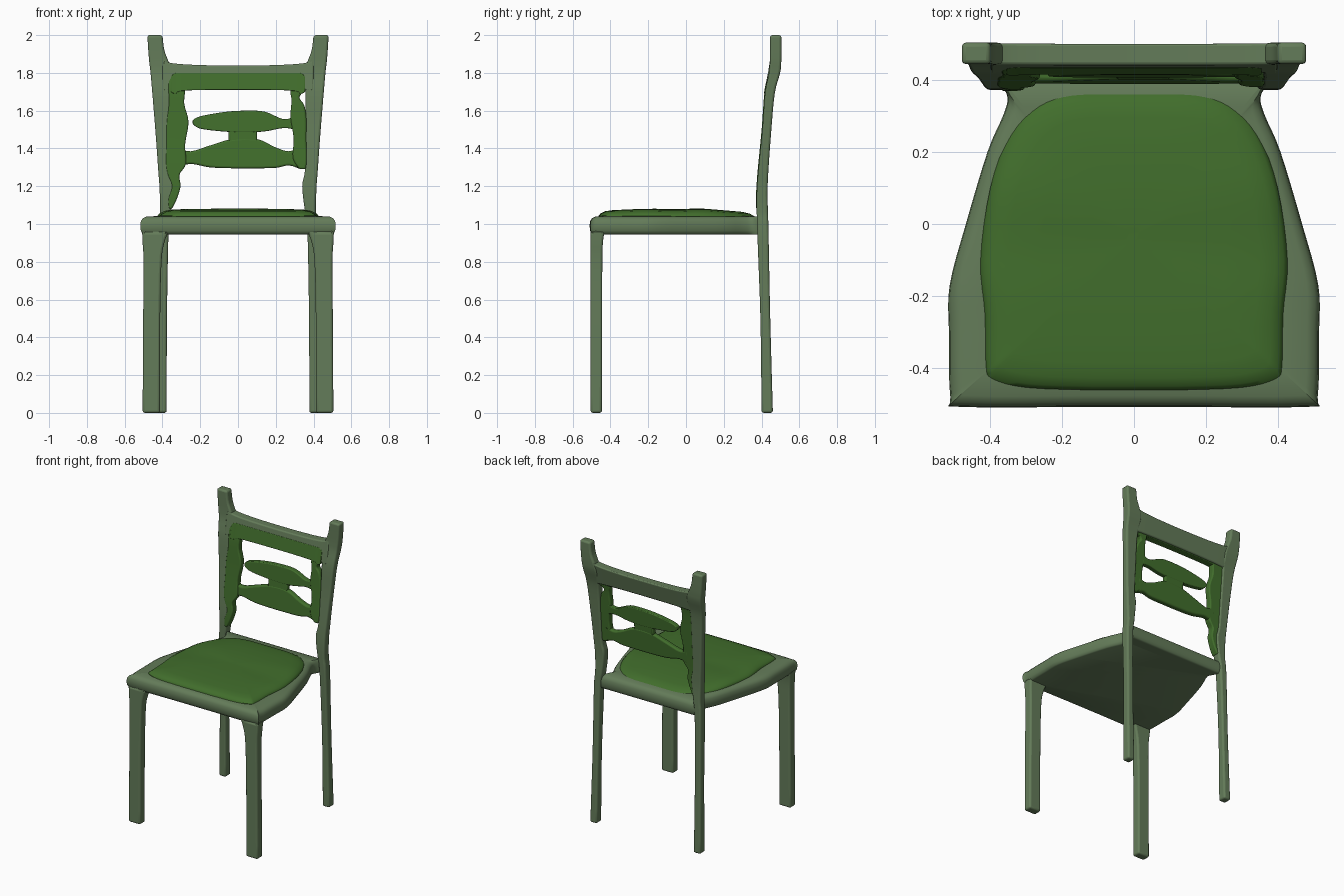
import bpy, bmesh
from math import pi, sin

if "Cube" in bpy.data.objects:
    bpy.data.objects.remove(bpy.data.objects["Cube"], do_unlink=True)


def material(name, colour):
    m = bpy.data.materials.new(name)
    m.use_nodes = True
    m.diffuse_color = (*colour, 1)
    m.node_tree.nodes["Principled BSDF"].inputs["Base Color"].default_value = (*colour, 1)
    return m


WOOD = material("grey green wood", (0.127, 0.2, 0.1))
CLOTH = material("leaf green", (0.053, 0.155, 0.025))


def skin(name, rings, mat, bevel=0.0):
    """Join closed rings of points into a capped solid."""
    bm = bmesh.new()
    loops = [[bm.verts.new(p) for p in ring] for ring in rings]
    n = len(loops[0])
    for a, b in zip(loops, loops[1:]):
        for i in range(n):
            j = (i + 1) % n
            bm.faces.new((a[i], a[j], b[j], b[i]))
    bm.faces.new(loops[0][::-1])
    bm.faces.new(loops[-1])
    bmesh.ops.recalc_face_normals(bm, faces=bm.faces)
    mesh = bpy.data.meshes.new(name)
    bm.to_mesh(mesh)
    bm.free()
    mesh.materials.append(mat)
    ob = bpy.data.objects.new(name, mesh)
    bpy.context.collection.objects.link(ob)
    bpy.ops.object.select_all(action='DESELECT')
    ob.select_set(True)
    bpy.context.view_layer.objects.active = ob
    bpy.ops.object.shade_smooth_by_angle(angle=pi / 4)
    if bevel:
        mod = ob.modifiers.new("rounding", 'BEVEL')
        mod.width, mod.segments, mod.angle_limit = bevel, 3, pi / 4
    return ob


def smooth(points, steps=4):
    """Catmull-Rom curve through the points."""
    pts = [points[0], *points, points[-1]]
    out = []
    for a, b, c, d in zip(pts, pts[1:], pts[2:], pts[3:]):
        for k in range(steps):
            t = k / steps
            out.append(tuple(
                0.5 * (2 * q + (r - p) * t + (2 * p - 5 * q + 4 * r - s) * t * t
                       + (3 * q - p - 3 * r + s) * t ** 3)
                for p, q, r, s in zip(a, b, c, d)))
    return out + [points[-1]]


# Lean of the back: height, middle depth, half thickness
LEAN = smooth([(0, .43, .03), (.5, .42, .026), (1, .406, .03), (1.2, .404, .028),
               (1.5, .428, .024), (1.7, .445, .026), (1.82, .472, .03), (2, .475, .03)])


def lean(z):
    for a, b in zip(LEAN, LEAN[1:]):
        if z <= b[0]:
            t = (z - a[0]) / (b[0] - a[0])
            return a[1] + (b[1] - a[1]) * t, a[2] + (b[2] - a[2]) * t
    return LEAN[-1][1:]


def upright(name, stations, mat, side=1, thick=1.0, shift=0.0, bevel=0.012):
    """Stations of height, inner x, outer x that follow the lean."""
    rings = []
    for z, xi, xo in smooth(stations):
        y, h = lean(z)
        y, h = y + shift, h * thick
        rings.append([(side * xi, y - h, z), (side * xo, y - h, z),
                      (side * xo, y + h, z), (side * xi, y + h, z)])
    return skin(name, rings, mat, bevel)


def crosspiece(name, stations, mat, thick=1.0, shift=0.0, bevel=0.012):
    """Stations of x, bottom, top that follow the lean."""
    rings = []
    for x, lo, hi in smooth(stations):
        (y0, h0), (y1, h1) = lean(lo), lean(hi)
        y0, y1, h0, h1 = y0 + shift, y1 + shift, h0 * thick, h1 * thick
        rings.append([(x, y0 - h0, lo), (x, y0 + h0, lo),
                      (x, y1 + h1, hi), (x, y1 - h1, hi)])
    return skin(name, rings, mat, bevel)


# Legs and back posts
for side, word in ((1, "left"), (-1, "right")):
    upright(f"{word}_back_post",
            [(0, .378, .432), (.5, .376, .424), (.95, .368, .42), (1.06, .355, .412),
             (1.2, .34, .416), (1.28, .354, .422), (1.45, .356, .434), (1.65, .358, .45),
             (1.8, .352, .463), (1.86, .368, .47), (1.92, .39, .475), (2, .4, .48)],
            WOOD, side)
    legs = [(0, .413, .505, -.445), (.5, .412, .502, -.444),
            (.8, .405, .5, -.443), (.9, .39, .505, -.44), (.97, .365, .508, -.43)]
    skin(f"{word}_front_leg",
         [[(side * xi, -.505, z), (side * xo, -.505, z), (side * xo, y, z), (side * xi, y, z)]
          for z, xi, xo, y in smooth(legs)], WOOD, 0.012)

# Seat frame: half outline from front to back, then mirrored
half = smooth([(.15, -.506), (.48, -.506), (.508, -.48), (.512, -.3), (.51, -.17), (.465, 0),
               (.405, .2), (.362, .3), (.35, .35), (.37, .39), (.385, .425)])
outline = half + [(-x, y) for x, y in reversed(half)]


def seat_ring(scale, z):
    return [(x * scale, (y + .04) * scale - .04, z) for x, y in outline]


skin("seat_frame",
     [seat_ring(*r) for r in ((.965, .945), (.985, .95), (1, .965), (1.006, .99),
                              (1, 1.015), (.98, 1.03), (.94, 1.04), (.8, 1.042))], WOOD)

# Seat cushion, domed and falling toward the back
half = smooth([(.12, -.462), (.3, -.455), (.395, -.43), (.412, -.39), (.415, -.25), (.427, -.1),
               (.4, .1), (.345, .25), (.27, .335), (.18, .368), (.08, .372)])
pad = half + [(-x, y) for x, y in reversed(half)]


def pad_ring(scale, z):
    ring = []
    for x, y in pad:
        py = (y + .04) * scale - .04
        fall = max(0, py - .12) ** 1.5 * .15
        ring.append((x * scale, py, z - fall + .002 * sin(py * 22)))
    return ring


skin("seat_cushion",
     [pad_ring(*r) for r in ((1, 1.025), (1, 1.044), (.975, 1.056), (.92, 1.068),
                             (.82, 1.075), (.6, 1.078), (.3, 1.08), (.05, 1.08))], CLOTH)

# Top rail with its green front band
crosspiece("top_rail", [(-.4, 1.7, 1.87), (-.34, 1.71, 1.85), (-.15, 1.715, 1.84),
                        (.15, 1.715, 1.84), (.34, 1.71, 1.85), (.4, 1.7, 1.87)], WOOD)
crosspiece("top_band", [(-.355, 1.7, 1.78), (-.33, 1.69, 1.8), (-.25, 1.708, 1.8),
                        (.25, 1.708, 1.8), (.33, 1.69, 1.8), (.355, 1.7, 1.78)],
           CLOTH, .9, -.008)

# Green side strips of the back
upright("right_side_strip",
        [(1.08, .35, .366), (1.13, .325, .37), (1.2, .304, .35), (1.26, .31, .372), (1.32, .275, .382),
         (1.42, .28, .38), (1.54, .262, .378), (1.64, .285, .366), (1.74, .28, .37),
         (1.79, .33, .36)], CLOTH, -1, .9, -.006)
upright("left_side_strip",
        [(1.29, .325, .36), (1.35, .29, .365), (1.45, .295, .362), (1.56, .278, .362),
         (1.63, .282, .35), (1.67, .282, .325), (1.71, .28, .35), (1.79, .33, .36)],
        CLOTH, 1, .9, -.006)

# Carved slats
crosspiece("upper_slat", [(-.24, 1.53, 1.55), (-.2, 1.505, 1.57), (-.08, 1.49, 1.592),
                          (.03, 1.485, 1.6), (.14, 1.49, 1.595), (.24, 1.508, 1.555),
                          (.3, 1.5, 1.57)], CLOTH, .75, -.002, .014)
crosspiece("lower_slat", [(-.32, 1.3, 1.4), (-.25, 1.318, 1.385), (-.15, 1.3, 1.415),
                          (-.03, 1.295, 1.45), (.1, 1.295, 1.45), (.2, 1.297, 1.405),
                          (.27, 1.31, 1.385), (.33, 1.29, 1.41)], CLOTH, .75, -.002, .014)
crosspiece("slat_bridge", [(-.05, 1.435, 1.5), (-.01, 1.43, 1.51), (.05, 1.43, 1.51),
                           (.1, 1.435, 1.5)], CLOTH, .7, -.002, .008)
